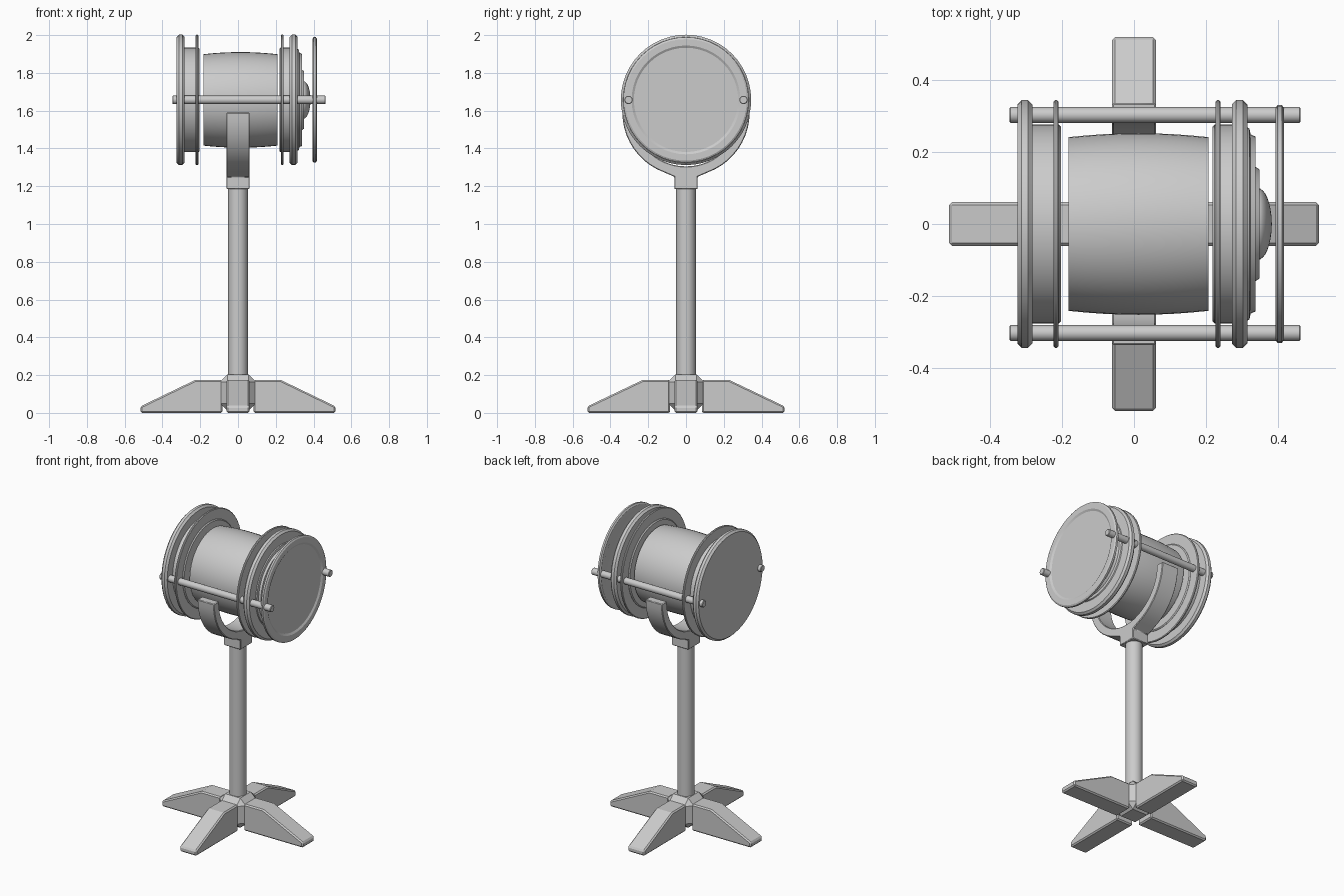
import bpy, bmesh
from math import sin, cos, pi, radians

if "Cube" in bpy.data.objects:
    bpy.data.objects.remove(bpy.data.objects["Cube"])

AXIS_Z = 1.657  # height of the lamp axis


def finish(name, bm, bevel=0.0, smooth=True):
    bmesh.ops.recalc_face_normals(bm, faces=bm.faces)
    me = bpy.data.meshes.new(name)
    bm.to_mesh(me)
    bm.free()
    ob = bpy.data.objects.new(name, me)
    bpy.context.collection.objects.link(ob)
    if bevel:
        m = ob.modifiers.new("bevel", 'BEVEL')
        m.width, m.segments, m.limit_method = bevel, 1, 'ANGLE'
        m.angle_limit = radians(35)
    if smooth:
        bpy.ops.object.select_all(action='DESELECT')
        ob.select_set(True)
        bpy.context.view_layer.objects.active = ob
        bpy.ops.object.shade_smooth_by_angle(angle=radians(30))
    return ob


def lathe(name, profile, y=0, z=AXIS_Z, segs=48, upright=False):
    """Spin (position along axis, radius) points; closed onto the axis at both ends."""
    bm = bmesh.new()
    rings = []
    for p, r in profile:
        ring = []
        for i in range(segs):
            a = 2 * pi * i / segs
            u, v = r * cos(a), r * sin(a)
            ring.append(bm.verts.new((u, v, p) if upright else (p, y + u, z + v)))
        rings.append(ring)
    for a, b in zip(rings, rings[1:]):
        for i in range(segs):
            j = (i + 1) % segs
            bm.faces.new((a[i], a[j], b[j], b[i]))
    bm.faces.new(rings[0])
    bm.faces.new(rings[-1])
    return finish(name, bm)


def disc(x0, x1, r, c):
    """Profile of a disc with chamfered rim."""
    return [(x0, r - c), (x0 + c, r), (x1 - c, r), (x1, r - c)]


def prism(name, pts, depth, bevel, plane, smooth=False):
    """Extrude a 2D outline symmetrically about the plane."""
    bm = bmesh.new()
    vs = [bm.verts.new((u, -depth, v) if plane == 'xz' else (-depth, u, v)) for u, v in pts]
    f = bm.faces.new(vs)
    ext = bmesh.ops.extrude_face_region(bm, geom=[f])['geom']
    move = (0, 2 * depth, 0) if plane == 'xz' else (2 * depth, 0, 0)
    bmesh.ops.translate(bm, vec=move, verts=[g for g in ext if isinstance(g, bmesh.types.BMVert)])
    return finish(name, bm, bevel, smooth)


# four splayed feet
foot = [(0.083, 0), (0.515, 0), (0.515, 0.035), (0.225, 0.175), (0.083, 0.175)]
for i, n in enumerate(("right", "back", "left", "front")):
    ob = prism("foot_" + n, foot, 0.061, 0.008, 'xz')
    ob.rotation_euler.z = i * pi / 2
    if i % 2:
        ob.scale.x = 1.012

# chamfered hub
bm = bmesh.new()
bmesh.ops.create_cube(bm, size=1)
bmesh.ops.scale(bm, vec=(0.19, 0.19, 0.195), verts=bm.verts)
bmesh.ops.translate(bm, vec=(0, 0, 0.107), verts=bm.verts)
finish("hub", bm, 0.04, False)

# pole
lathe("pole", [(0.15, 0.052), (1.2, 0.052)], segs=32, upright=True)

# yoke: half-ring cradle with socket block
CZ, N = 1.59, 10
right = [(0.337 * cos(a), CZ - 0.337 * sin(a)) for a in (radians(70) * i / N for i in range(N + 1))]
right += [(0.062, 1.25), (0.062, 1.185)]
left = [(-y, z) for y, z in reversed(right)]
inner = [(-0.285 * cos(a), CZ - 0.285 * sin(a)) for a in (pi * i / 24 for i in range(25))]
prism("yoke", right + left + inner, 0.061, 0.004, 'yz', True)

# barrel body, gently bulged
barrel = []
for i in range(9):
    t = i / 4 - 1
    barrel.append((0.0125 + 0.1955 * t, 0.253 - 0.011 * t * t))
lathe("barrel", barrel)

# rear end: cover, drum and thin flange
lathe("rear_cover", disc(-0.325, -0.283, 0.345, 0.012))
lathe("rear_drum", disc(-0.29, -0.203, 0.277, 0.006))
lathe("rear_flange", disc(-0.224, -0.21, 0.345, 0.004))

# front end: flange, drum, cover and stepped cap
lathe("front_flange", disc(0.227, 0.241, 0.345, 0.004))
lathe("front_drum", disc(0.219, 0.29, 0.277, 0.006))
lathe("front_cover", disc(0.273, 0.316, 0.345, 0.012))
lathe("cap_step", [(0.31, 0.272), (0.322, 0.266), (0.325, 0.25), (0.338, 0.244),
                   (0.338, 0.16), (0.35, 0.152)])
dome = [(0.345 + 0.039 * sin(a), 0.1 * cos(a)) for a in (radians(88) * i / 8 for i in range(9))]
lathe("lamp_dome", dome)

# glass with rim in front of the lamp
lathe("lens_rim", [(0.402, 0.272), (0.396, 0.288), (0.394, 0.322), (0.4, 0.332), (0.412, 0.332),
                   (0.418, 0.322), (0.418, 0.288), (0.411, 0.276)])

# two side rods joining the ends
for s, n in ((1, "back"), (-1, "front")):
    lathe("side_rod_" + n, disc(-0.347, 0.464, 0.022, 0.003), y=0.304 * s, segs=20)
